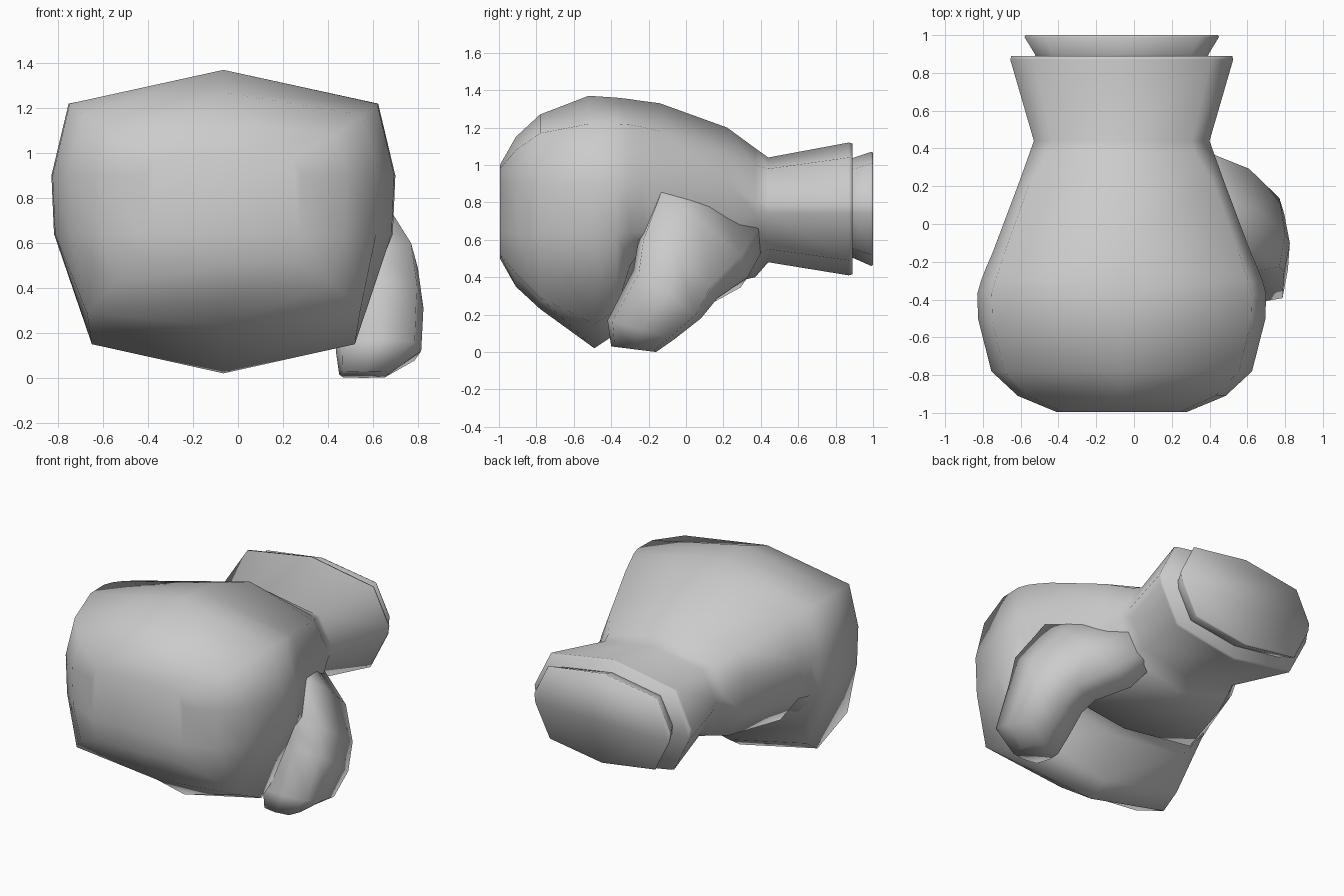
import bpy, bmesh
from math import cos, sin, pi

CX = -0.065  # centre line of the hand and cuff


def loft(name, rings):
    """Skin a list of equal-length closed rings, cap both ends, shade smooth."""
    bm = bmesh.new()
    loops = [[bm.verts.new(p) for p in r] for r in rings]
    n = len(loops[0])
    for a, b in zip(loops, loops[1:]):
        for i in range(n):
            j = (i + 1) % n
            bm.faces.new((a[i], a[j], b[j], b[i]))
    bm.faces.new(loops[0])
    bm.faces.new(loops[-1])
    bmesh.ops.recalc_face_normals(bm, faces=bm.faces)
    mesh = bpy.data.meshes.new(name)
    bm.to_mesh(mesh)
    bm.free()
    mesh.shade_smooth()
    ob = bpy.data.objects.new(name, mesh)
    bpy.context.collection.objects.link(ob)
    return ob


def section(yt, yb, h, top, top_corner, low_corner, low):
    """Ten-sided mirrored section; yt / yb are the depths of its top and bottom."""
    spread = 0.13 if yt < 0.3 else 0.03      # side facet narrows at the cuff
    up, down = (0.9, 0.77) if yt < 0.3 else (0.8, 0.77)
    if yt < -0.7:                            # blunt knuckle end
        down = 0.88
    mid = 0.77
    ym = (yt + yb) / 2
    half = [(up * h, yt, top_corner), (h, ym, mid + spread),
            (0.985 * h, ym, mid - spread), (down * h, yb, low_corner)]
    right = [(CX + x, y, z) for x, y, z in half]
    left = [(CX - x, y, z) for x, y, z in reversed(half)]
    return [(CX, yt, top)] + right + [(CX, yb, low)] + left


# Padded fist with curled fingers, palm crease and flared cuff
loft("padded_hand", [section(*s) for s in (
    (-0.995, -0.995, 0.345, 1.00, 0.98, 0.52, 0.50),
    (-0.91, -0.91, 0.55, 1.15, 1.08, 0.42, 0.35),
    (-0.78, -0.78, 0.69, 1.27, 1.17, 0.29, 0.23),
    (-0.52, -0.49, 0.76, 1.37, 1.22, 0.15, 0.02),
    (-0.37, -0.37, 0.765, 1.36, 1.22, 0.23, 0.10),
    (-0.30, -0.30, 0.745, 1.352, 1.215, 0.46, 0.40),
    (-0.24, -0.23, 0.72, 1.343, 1.205, 0.56, 0.54),
    (-0.14, -0.17, 0.685, 1.33, 1.18, 0.45, 0.38),
    (0.22, 0.24, 0.54, 1.20, 1.06, 0.47, 0.37),
    (0.37, 0.37, 0.49, 1.09, 1.00, 0.51, 0.40),
    (0.44, 0.44, 0.465, 1.04, 0.98, 0.55, 0.48),
    (0.87, 0.87, 0.59, 1.12, 1.04, 0.49, 0.41),
    (0.89, 0.89, 0.585, 1.115, 1.035, 0.495, 0.415),
)])

# Inner lining that pokes out of the cuff
loft("cuff_lining", [section(*s) for s in (
    (0.86, 0.86, 0.45, 1.03, 0.97, 0.56, 0.51),
    (0.90, 0.90, 0.46, 1.04, 0.98, 0.55, 0.50),
    (0.99, 0.99, 0.515, 1.07, 1.01, 0.52, 0.46),
    (1.00, 1.00, 0.51, 1.065, 1.005, 0.525, 0.465),
)])


def thumb_ring(x, hx, tilt, front, back):
    """Eight-sided boxy ring from a front to a back (y, z) point, outer side raised by tilt."""
    cy, cz = (front[0] + back[0]) / 2, (front[1] + back[1]) / 2
    vy, vz = (back[0] - front[0]) / 2, (back[1] - front[1]) / 2
    ring = []
    for i in range(8):
        c, s = cos(i * pi / 4), sin(i * pi / 4)
        k = 1.2 if i % 2 else 1.0
        ring.append((x + hx * c * k, cy + vy * s * k, cz + (vz * s + tilt * c) * k))
    return ring


# Thumb growing from the wrist side and bending down beside the fingers
loft("thumb", [thumb_ring(*r) for r in (
    (0.24, 0.15, 0.06, (-0.10, 1.00), (0.43, 0.58)),
    (0.44, 0.20, 0.10, (-0.17, 0.80), (0.33, 0.40)),
    (0.60, 0.20, 0.06, (-0.26, 0.57), (0.17, 0.29)),
    (0.63, 0.195, 0.0, (-0.28, 0.44), (0.08, 0.18)),
    (0.625, 0.19, 0.0, (-0.42, 0.17), (-0.06, 0.07)),
    (0.56, 0.11, 0.0, (-0.40, 0.03), (-0.16, 0.00)),
)])
